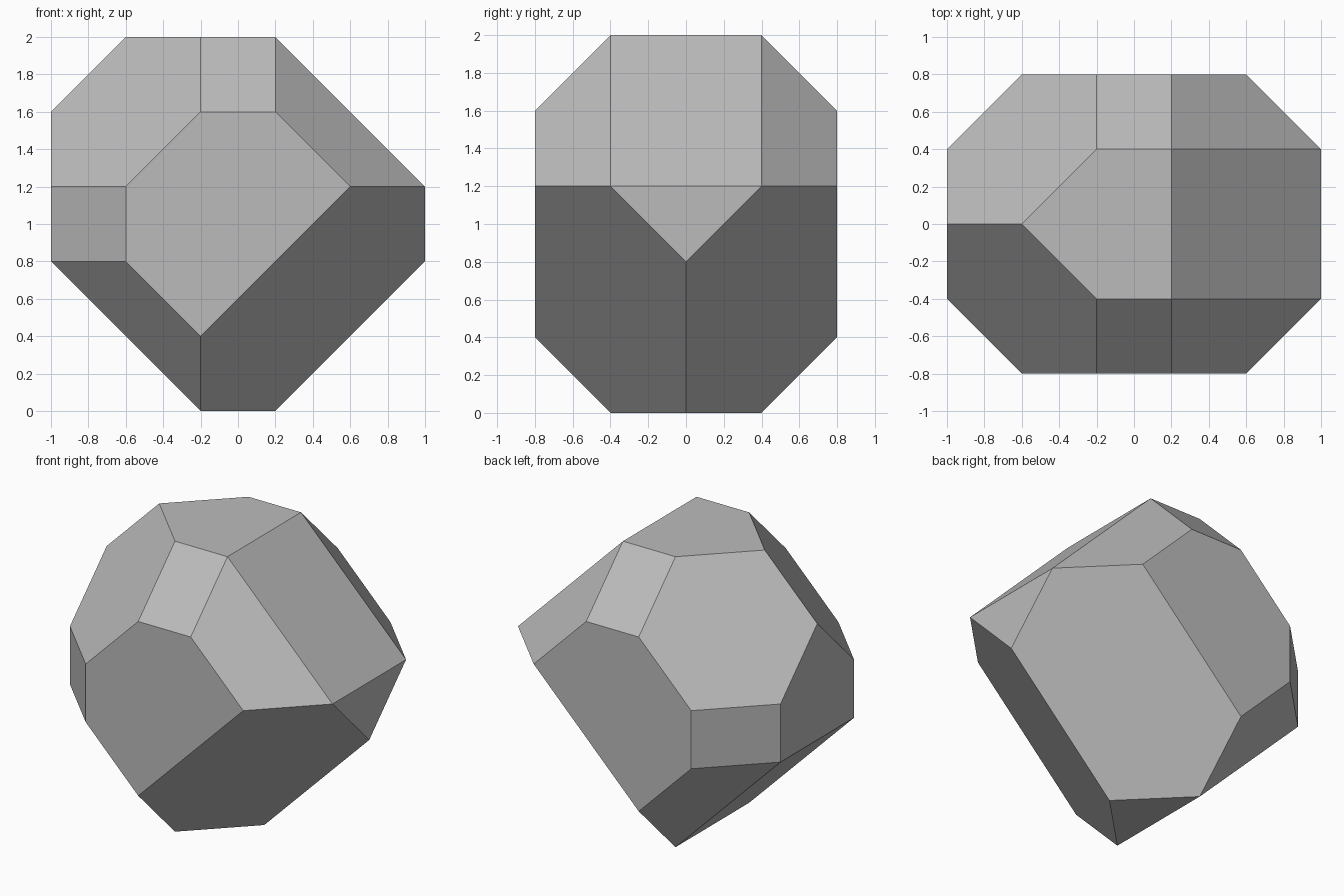
import bpy
import bmesh
from mathutils import Vector

default_cube = bpy.data.objects.get("Cube")
if default_cube:
    bpy.data.objects.remove(default_cube, do_unlink=True)


def make_material(name, colour):
    mat = bpy.data.materials.new(name)
    mat.use_nodes = True
    mat.diffuse_color = colour
    mat.node_tree.nodes["Principled BSDF"].inputs["Base Color"].default_value = colour
    return mat


def slice_off(bm, normal, offset):
    """Cut away everything beyond normal . p = offset and cap the hole."""
    n = Vector(normal)
    geom = bm.verts[:] + bm.edges[:] + bm.faces[:]
    cut = bmesh.ops.bisect_plane(bm, geom=geom, dist=1e-5, plane_co=n * offset / n.length_squared,
                                 plane_no=n, clear_outer=True)
    rim = [e for e in cut["geom_cut"] if isinstance(e, bmesh.types.BMEdge) and e.is_boundary]
    if rim:
        bmesh.ops.contextual_create(bm, geom=rim)


# Block that the crystal is cut from, centred on the origin
bm = bmesh.new()
bmesh.ops.create_cube(bm, size=2)
bmesh.ops.scale(bm, vec=(1, 0.8, 1), verts=bm.verts)

# Bevelled edges running front to back: upper right and lower left
slice_off(bm, (1, 0, 1), 1.2)
slice_off(bm, (-1, 0, -1), 1.2)

# Cuts repeated on the front and back
for side in (-1, 1):
    slice_off(bm, (0, side, 1), 1.4)        # top edge
    slice_off(bm, (-1, side, 0), 1.4)       # left edge
    slice_off(bm, (-1, side, 1), 1.6)       # upper left corner
    slice_off(bm, (1, side, 1), 1.6)        # upper right corner
    slice_off(bm, (-1, side, -1), 1.6)      # lower left corner
    slice_off(bm, (1, side, -1), 1.2)       # deep lower right corner

# Stand the crystal on the ground
bmesh.ops.remove_doubles(bm, verts=bm.verts, dist=1e-4)
bmesh.ops.translate(bm, vec=(0, 0, 1), verts=bm.verts)
bmesh.ops.recalc_face_normals(bm, faces=bm.faces)

mesh = bpy.data.meshes.new("faceted_crystal")
bm.to_mesh(mesh)
bm.free()
mesh.materials.append(make_material("plain grey", (0.5, 0.5, 0.5, 1)))
crystal = bpy.data.objects.new("faceted_crystal", mesh)
bpy.context.collection.objects.link(crystal)
